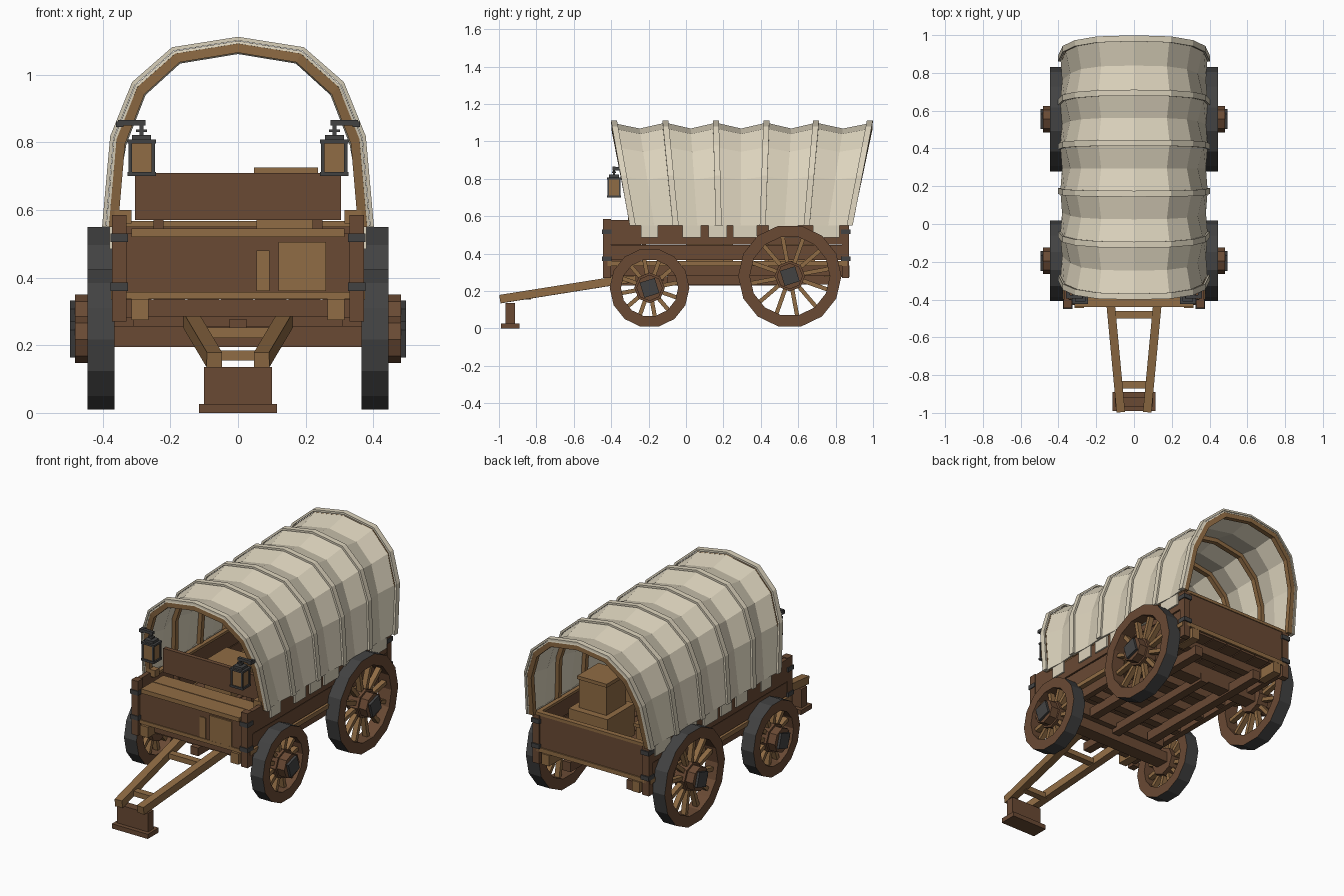
import bpy, bmesh, math
from mathutils import Matrix, Vector

if "Cube" in bpy.data.objects:
    bpy.data.objects.remove(bpy.data.objects["Cube"])


def material(name, rgb):
    m = bpy.data.materials.new(name)
    m.use_nodes = True
    m.diffuse_color = (*rgb, 1)
    b = next(n for n in m.node_tree.nodes if n.type == 'BSDF_PRINCIPLED')
    b.inputs["Base Color"].default_value = (*rgb, 1)
    b.inputs["Roughness"].default_value = 0.9
    return m


LIGHT = material("light_wood", (0.28, 0.15, 0.058))
DARK = material("dark_wood", (0.142, 0.068, 0.034))
IRON = material("iron", (0.055, 0.055, 0.055))
CLOTH = material("canvas", (0.72, 0.655, 0.51))


def finish(name, bm, *mats):
    bmesh.ops.recalc_face_normals(bm, faces=bm.faces)
    me = bpy.data.meshes.new(name)
    bm.to_mesh(me)
    bm.free()
    for m in mats:
        me.materials.append(m)
    ob = bpy.data.objects.new(name, me)
    bpy.context.scene.collection.objects.link(ob)
    return ob


def add_box(bm, x0, x1, y0, y1, z0, z1, matrix=Matrix()):
    place = Matrix.Translation(((x0 + x1) / 2, (y0 + y1) / 2, (z0 + z1) / 2))
    size = Matrix.Diagonal((abs(x1 - x0), y1 - y0, z1 - z0, 1))
    return bmesh.ops.create_cube(bm, size=1, matrix=matrix @ place @ size)["verts"]


def boxes(name, mat, *dims, mirror=False):
    """One object from several boxes, each x0 x1 y0 y1 z0 z1."""
    bm = bmesh.new()
    for d in dims:
        add_box(bm, *d)
        if mirror:
            add_box(bm, -d[1], -d[0], *d[2:])
    return finish(name, bm, mat)


def add_bar(bm, a, b, w, h):
    a, b = Vector(a), Vector(b)
    d = b - a
    m = Matrix.Translation(a) @ d.to_track_quat('X', 'Z').to_matrix().to_4x4()
    add_box(bm, 0, d.length, -w / 2, w / 2, -h / 2, h / 2, m)


# Wagon box
boxes("floor_planks", DARK, *[(-0.35 + i * 0.1, -0.256 + i * 0.1, -0.42, 0.85, 0.335, 0.358)
                              for i in range(7)])
boxes("side_boards", DARK, (0.345, 0.366, -0.42, 0.86, 0.365, 0.445),
      (0.345, 0.37, -0.42, 0.86, 0.45, 0.55), mirror=True)
boxes("side_front_boards", DARK, (0.345, 0.37, -0.44, -0.29, 0.55, 0.58), mirror=True)
boxes("side_top_rails", LIGHT, (0.335, 0.36, -0.30, 0.86, 0.55, 0.565),
      (0.315, 0.365, -0.31, -0.27, 0.56, 0.60), mirror=True)
boxes("side_sill_rails", LIGHT, (0.34, 0.375, -0.42, 0.86, 0.335, 0.36), mirror=True)
boxes("lower_sills", DARK, (0.31, 0.345, -0.40, 0.85, 0.28, 0.335),
      (0.18, 0.23, -0.10, 0.80, 0.235, 0.29), mirror=True)
boxes("front_board", DARK, (-0.365, 0.365, -0.425, -0.405, 0.355, 0.53))
boxes("front_floor_edge", LIGHT, (-0.345, 0.345, -0.43, -0.41, 0.337, 0.358))
boxes("front_patch_boards", LIGHT, (0.12, 0.26, -0.433, -0.42, 0.36, 0.505),
      (0.055, 0.093, -0.430, -0.42, 0.36, 0.48))
boxes("tailgate", DARK, (-0.345, 0.345, 0.845, 0.865, 0.36, 0.55))
boxes("tailgate_rails", LIGHT, (-0.36, 0.36, 0.84, 0.87, 0.55, 0.567),
      (-0.35, 0.35, 0.86, 0.872, 0.34, 0.365))
boxes("corner_posts", DARK, (0.33, 0.372, -0.445, -0.40, 0.27, 0.585),
      (0.33, 0.372, 0.835, 0.872, 0.27, 0.55), mirror=True)
boxes("corner_irons", IRON, *[(0.325, 0.377, y, y + 0.052, z, z + 0.025)
                              for y in (-0.45, 0.828) for z in (0.36, 0.505)], mirror=True)
boxes("floor_beam_ends", LIGHT, (0.265, 0.315, -0.445, -0.28, 0.275, 0.337),
      (0.265, 0.315, 0.74, 0.875, 0.275, 0.337), mirror=True)

# Undercarriage
boxes("cross_beams", DARK, *[(-0.345, 0.345, y - 0.025, y + 0.025, 0.285, 0.335)
                             for y in (-0.36, 0.0, 0.2, 0.38, 0.74)])
boxes("reach_beam", DARK, (-0.025, 0.025, -0.40, 0.60, 0.23, 0.277))
boxes("front_bolster", DARK, (-0.31, 0.31, -0.27, -0.12, 0.255, 0.335))
boxes("axles", DARK, (-0.40, 0.40, -0.235, -0.155, 0.195, 0.255),
      (-0.40, 0.40, 0.515, 0.595, 0.245, 0.335))

# Drawbar and its foot
bm = bmesh.new()
for s in (1, -1):
    add_bar(bm, (s * 0.14, -0.25, 0.275), (s * 0.07, -0.993, 0.157), 0.045, 0.045)
add_box(bm, -0.075, 0.075, -0.87, -0.83, 0.155, 0.185)
add_box(bm, -0.11, 0.11, -0.50, -0.46, 0.222, 0.252)
finish("drawbar", bm, LIGHT)
boxes("drawbar_foot", DARK, (-0.10, 0.10, -0.965, -0.915, 0.02, 0.135),
      (-0.115, 0.115, -0.99, -0.89, 0, 0.027))

# Driver's bench
boxes("seat", LIGHT, (-0.315, 0.315, -0.44, -0.335, 0.52, 0.545),
      (-0.315, 0.315, -0.33, -0.235, 0.52, 0.545))
boxes("seat_back", DARK, (-0.305, 0.305, -0.25, -0.225, 0.57, 0.71))
boxes("seat_supports", DARK, (0.22, 0.25, -0.235, -0.215, 0.36, 0.69),
      (0.22, 0.25, -0.40, -0.24, 0.358, 0.52), mirror=True)

# Cargo
boxes("crates", LIGHT, (0.02, 0.27, 0.44, 0.69, 0.358, 0.54), (0.055, 0.23, 0.47, 0.65, 0.54, 0.705),
      (-0.27, -0.10, 0.42, 0.60, 0.358, 0.50), (-0.25, -0.08, 0.05, 0.25, 0.358, 0.54),
      (0.08, 0.26, 0.0, 0.2, 0.358, 0.52))
boxes("crate_lids", LIGHT, (0.048, 0.237, 0.463, 0.657, 0.705, 0.725),
      (-0.28, -0.09, 0.41, 0.61, 0.50, 0.52))


# Wheels, built around the x axis
def wheel(name, side, y, z, r, rim, sides=14, spokes=12):
    place = Matrix.Translation((0, y, z)) @ Matrix.Scale(side, 4, (1, 0, 0))
    bm = bmesh.new()
    rings = []
    for i in range(sides):
        a = math.tau * (i + 0.5) / sides
        c, s = math.sin(a), math.cos(a)
        rings.append([bm.verts.new(place @ Vector((x, q * c, q * s)))
                      for x, q in ((0.365, r), (0.445, r), (0.445, r - rim), (0.365, r - rim))])
    for a, b in zip(rings, rings[1:] + rings[:1]):
        for k in range(4):
            f = bm.faces.new((a[k], a[(k + 1) % 4], b[(k + 1) % 4], b[k]))
            f.material_index = 1 if k == 0 else 0
    finish(name + "_rim", bm, DARK, IRON)
    bm = bmesh.new()
    for i in range(spokes):
        turn = place @ Matrix.Rotation(math.tau * (i + 0.35) / spokes, 4, 'X')
        add_box(bm, 0.39, 0.42, -0.011, 0.011, 0.04, r - rim + 0.01, turn)
    finish(name + "_spokes", bm, LIGHT)
    bm = bmesh.new()
    for radius, x0, x1 in ((0.082, 0.365, 0.435), (0.07, 0.43, 0.482)):
        bmesh.ops.create_cone(bm, cap_ends=True, segments=8, radius1=radius, radius2=radius,
                              depth=x1 - x0, matrix=place @ Matrix.Translation(((x0 + x1) / 2, 0, 0))
                              @ Matrix.Rotation(math.pi / 2, 4, 'Y'))
    finish(name + "_hub", bm, DARK)
    bm = bmesh.new()
    add_box(bm, 0.47, 0.496, -0.042, 0.042, -0.042, 0.042, place @ Matrix.Rotation(0.3, 4, 'X'))
    finish(name + "_hub_cap", bm, IRON)


for label, side in (("left", 1), ("right", -1)):
    wheel("front_wheel_" + label, side, -0.195, 0.217, 0.213, 0.06)
    wheel("rear_wheel_" + label, side, 0.555, 0.28, 0.276, 0.062)

# Hoop outline, fanned from base y to top y
HALF = [(0.385, 0.55), (0.362, 0.81), (0.30, 0.965), (0.187, 1.065), (0, 1.095)]
OUTLINE = HALF + [(-x, z) for x, z in HALF[-2::-1]]
BASE_Y = [-0.285, -0.055, 0.175, 0.41, 0.645, 0.875]
TOP_Y = [-0.385, -0.11, 0.16, 0.43, 0.695, 0.983]


def hoop_point(x, z, base, top, out, dy=0.0):
    y = base + (top - base) * (z - 0.55) / 0.545
    return Vector((x * (1 + out / 0.385), y + dy, 0.55 + (z - 0.55) * (1 + out / 0.545)))


def arches(name, mat, inner, outer, half_width):
    bm = bmesh.new()
    for b, t in zip(BASE_Y, TOP_Y):
        rows = [[bm.verts.new(hoop_point(x, z, b, t, o, d * half_width))
                 for o, d in ((inner, -1), (outer, -1), (outer, 1), (inner, 1))] for x, z in OUTLINE]
        for p, q in zip(rows, rows[1:]):
            for k in range(4):
                bm.faces.new((p[k], p[(k + 1) % 4], q[(k + 1) % 4], q[k]))
        bm.faces.new(rows[0])
        bm.faces.new(rows[-1])
    finish(name, bm, mat)


arches("hoops", LIGHT, -0.03, 0.0, 0.014)
arches("canvas_bands", CLOTH, 0.006, 0.017, 0.016)

# Canvas cover, sagging between hoops
bm = bmesh.new()
rows = []
for i in range(11):
    k, odd = divmod(i, 2)
    j = min(k + odd, 5)
    b, t = (BASE_Y[k] + BASE_Y[j]) / 2, (TOP_Y[k] + TOP_Y[j]) / 2
    dy = -0.014 if i == 0 else 0.014 if i == 10 else 0
    rows.append([bm.verts.new(hoop_point(x, z, b, t, -0.03 if odd and 0 < n < 8 else -0.008 if odd else 0.001, dy))
                 for n, (x, z) in enumerate(OUTLINE)])
for p, q in zip(rows, rows[1:]):
    for n in range(8):
        bm.faces.new((p[n], p[n + 1], q[n + 1], q[n]))
cover = finish("canvas_cover", bm, CLOTH)
thick = cover.modifiers.new("thickness", 'SOLIDIFY')
thick.thickness = 0.008
thick.offset = 0

# Cloth flaps tied over the side boards
boxes("canvas_flaps", CLOTH, *[(0.371, 0.38, y0, y1, 0.485, 0.56) for y0, y1 in
      ((-0.24, -0.15), (-0.02, 0.08), (0.12, 0.22), (0.25, 0.38), (0.44, 0.60), (0.68, 0.82))], mirror=True)

# Lanterns hung from the front hoop
LX, LY = 0.285, -0.385
boxes("lantern_glass", LIGHT, (LX - 0.034, LX + 0.034, LY - 0.031, LY + 0.031, 0.71, 0.80), mirror=True)
boxes("lantern_frames", IRON, (LX - 0.042, LX + 0.042, LY - 0.038, LY + 0.038, 0.70, 0.712),
      (LX - 0.042, LX + 0.042, LY - 0.038, LY + 0.038, 0.797, 0.808),
      (LX - 0.028, LX + 0.028, LY - 0.026, LY + 0.026, 0.808, 0.822),
      (LX - 0.006, LX + 0.006, LY - 0.006, LY + 0.006, 0.82, 0.86),
      (LX - 0.016, LX + 0.016, LY - 0.01, LY + 0.01, 0.83, 0.838),
      (LX - 0.012, 0.355, LY - 0.009, LY + 0.009, 0.85, 0.866),
      (0.338, 0.36, LY - 0.009, -0.33, 0.845, 0.862),
      *[(LX + a * 0.034 - 0.005, LX + a * 0.034 + 0.005, LY + b * 0.031 - 0.005, LY + b * 0.031 + 0.005,
         0.71, 0.80) for a in (-1, 1) for b in (-1, 1)], mirror=True)
